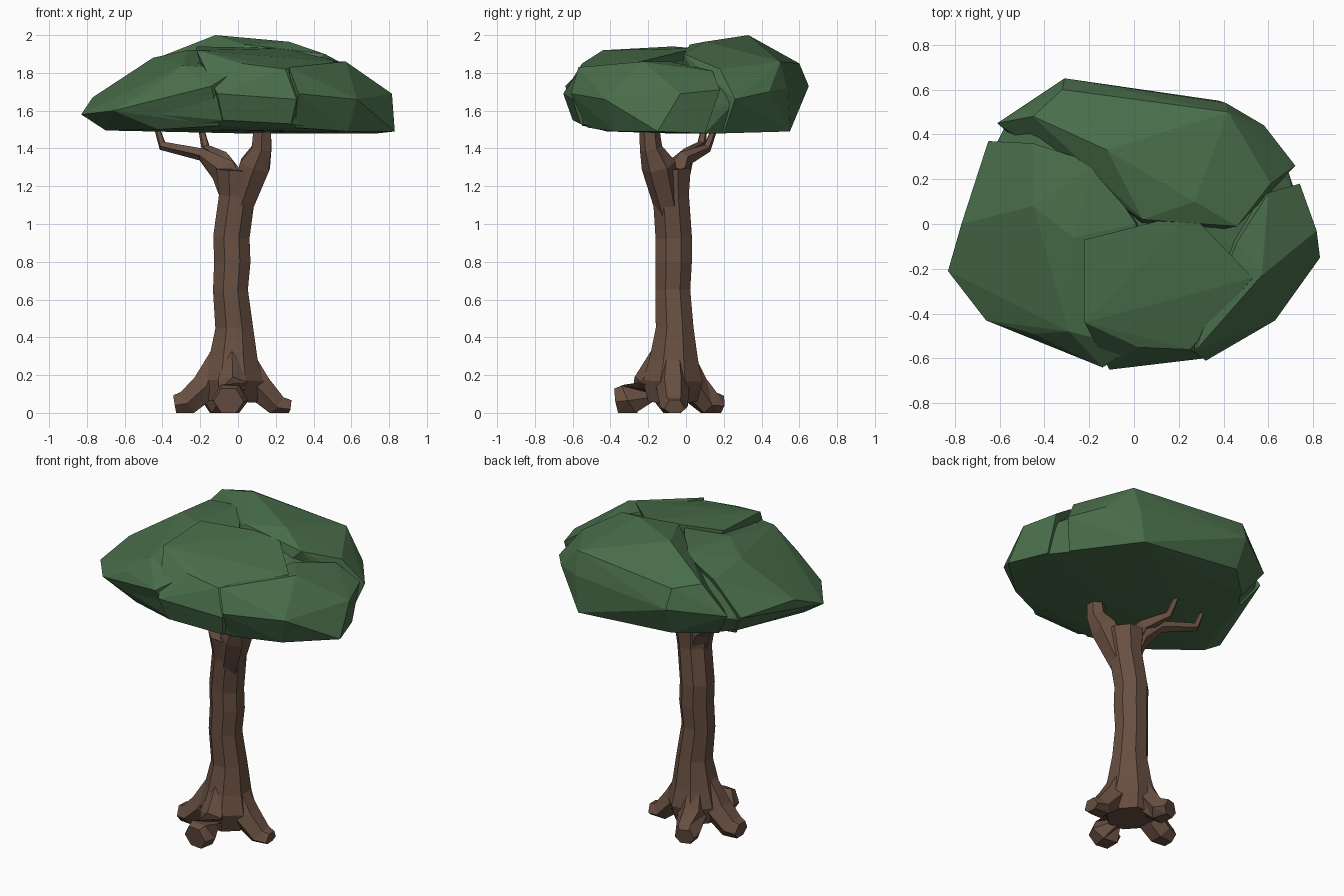
import bpy, bmesh, math
from mathutils import Vector


def material(name, rgb):
    m = bpy.data.materials.new(name)
    m.diffuse_color = (*rgb, 1)
    return m


GREEN = material("leaf green", (0.068, 0.158, 0.070))
BROWN = material("bark brown", (0.140, 0.079, 0.054))


def finish(bm, name, mat):
    bmesh.ops.recalc_face_normals(bm, faces=bm.faces[:])
    me = bpy.data.meshes.new(name)
    bm.to_mesh(me)
    bm.free()
    me.materials.append(mat)
    ob = bpy.data.objects.new(name, me)
    bpy.context.collection.objects.link(ob)
    return ob


def lobe(name, pts):
    """Faceted leaf mass: convex hull of a few corners."""
    bm = bmesh.new()
    for p in pts:
        bm.verts.new(p)
    bmesh.ops.convex_hull(bm, input=bm.verts[:])
    loose = [v for v in bm.verts if not v.link_faces]
    bmesh.ops.delete(bm, geom=loose, context='VERTS')
    finish(bm, name, GREEN)
    return pts


def tube(name, path, sides=6):
    """Low-poly limb through (x, y, z, radius) stations, kept above the ground."""
    bm = bmesh.new()
    pts = [Vector(p[:3]) for p in path]
    rings = []
    for i, p in enumerate(pts):
        t = (pts[min(i + 1, len(pts) - 1)] - pts[max(i - 1, 0)]).normalized()
        ref = Vector((0, 1, 0)) if abs(t.y) < 0.8 else Vector((1, 0, 0))
        u = ref.cross(t).normalized()
        w = t.cross(u)
        ring = []
        for k in range(sides):
            a = 2 * math.pi * (k + 0.5) / sides
            co = p + path[i][3] * (math.cos(a) * u + math.sin(a) * w)
            co.z = max(co.z, 0)
            ring.append(bm.verts.new(co))
        rings.append(ring)
    for a, b in zip(rings, rings[1:]):
        for k in range(sides):
            n = (k + 1) % sides
            bm.faces.new((a[k], a[n], b[n], b[k]))
    bm.faces.new(rings[0])
    bm.faces.new(rings[-1])
    bmesh.ops.triangulate(bm, faces=[f for f in bm.faces if len(f.verts) == 4])
    finish(bm, name, BROWN)


# Canopy: four overlapping lobes separated by narrow crevices
corners = lobe("canopy_back", [
    (-0.45, 0.48, 1.87), (-0.12, 0.33, 2.0), (0.04, 0.02, 1.95), (0.27, 0.10, 1.965),
    (0.46, -0.01, 1.90), (-0.32, 0.60, 1.85), (0.42, 0.50, 1.86),
    (-0.61, 0.45, 1.69), (-0.31, 0.65, 1.73), (0.41, 0.54, 1.72), (0.58, 0.44, 1.70),
    (0.72, 0.26, 1.66), (0.61, 0.18, 1.82),
    (-0.30, 0.57, 1.55), (0.38, 0.55, 1.49), (0.66, 0.2, 1.48), (-0.5, 0.38, 1.53), (0, -0.1, 1.48)])
corners = corners + lobe("canopy_left", [
    (-0.45, 0.36, 1.85), (-0.17, 0.27, 1.92), (0.01, 0.0, 1.92), (-0.27, -0.06, 1.92),
    (-0.45, 0.08, 1.88), (-0.65, 0.37, 1.66), (-0.77, 0.0, 1.67), (-0.83, -0.21, 1.58),
    (-0.66, -0.43, 1.60), (-0.45, -0.49, 1.71), (-0.29, -0.48, 1.84),
    (-0.14, -0.64, 1.73), (0.0, -0.55, 1.82),
    (-0.70, -0.2, 1.495), (-0.56, 0.3, 1.53), (-0.42, -0.43, 1.50), (-0.1, -0.55, 1.52), (0.1, 0, 1.48)])
corners = corners + lobe("canopy_front", [
    (-0.22, -0.44, 1.92), (-0.22, -0.07, 1.94), (0.25, 0.05, 1.93), (0.53, -0.24, 1.86),
    (0.25, -0.56, 1.82), (0.02, -0.55, 1.85), (-0.11, -0.65, 1.69), (0.31, -0.60, 1.66),
    (-0.08, -0.60, 1.55), (0.28, -0.56, 1.53), (-0.1, -0.45, 1.50), (0.3, -0.42, 1.49), (0.1, 0, 1.48)])
corners = corners + lobe("canopy_right", [
    (0.46, -0.08, 1.86), (0.60, 0.14, 1.81), (0.74, 0.18, 1.71), (0.815, -0.03, 1.69),
    (0.83, -0.15, 1.49), (0.57, -0.23, 1.86), (0.27, -0.57, 1.83), (0.32, -0.61, 1.69),
    (0.63, -0.43, 1.66), (0.58, -0.38, 1.49), (0.30, -0.52, 1.51), (0.74, 0.1, 1.48), (0.25, -0.05, 1.48)])

# Core closes the underside and gives the crevices a floor
lobe("canopy_core", [(x * 0.95, y * 0.95, 1.48 + (z - 1.48) * 0.85) if z > 1.6 else (x * 0.98, y * 0.98, z)
                     for x, y, z in corners])

# Trunk with a flared foot and a spreading top
tube("trunk", [
    (-0.03, -0.07, 0.06, 0.14), (-0.025, -0.07, 0.17, 0.172), (-0.025, -0.065, 0.28, 0.14),
    (-0.02, -0.06, 0.45, 0.108), (-0.04, -0.07, 0.65, 0.10), (-0.03, -0.065, 0.80, 0.104),
    (-0.035, -0.065, 0.93, 0.104), (-0.005, -0.08, 1.15, 0.103), (0.0, -0.09, 1.29, 0.125)], 8)

# Branches carrying the canopy
tube("branch_right", [(0.0, -0.085, 1.05, 0.07), (0.09, -0.145, 1.31, 0.092),
                      (0.125, -0.185, 1.40, 0.06), (0.13, -0.20, 1.56, 0.05)])
tube("branch_left", [(0.0, -0.08, 1.11, 0.08), (-0.07, -0.05, 1.285, 0.078), (-0.19, 0.01, 1.37, 0.036),
                     (-0.40, 0.08, 1.415, 0.026), (-0.435, 0.10, 1.53, 0.015)], 5)
tube("branch_back", [(-0.03, -0.06, 1.24, 0.075), (-0.08, -0.01, 1.345, 0.045), (-0.17, 0.11, 1.40, 0.025),
                     (-0.20, 0.16, 1.53, 0.015)], 5)

# Roots: spread out of the flare, then run level into blunt feet on the ground
for name, (mx, my), (ex, ey), h, r in [
        ("root_left", (-0.17, -0.08), (-0.335, -0.08), 0.04, 0.062),
        ("root_front", (-0.03, -0.20), (-0.05, -0.365), 0.06, 0.08),
        ("root_right", (0.10, -0.07), (0.275, -0.06), 0.02, 0.055),
        ("root_back", (-0.07, 0.03), (-0.12, 0.185), 0.04, 0.06)]:
    tube(name, [(mx * 0.4 - 0.02, my * 0.4 - 0.04, 0.32, 0.06), (mx, my, 0.14, 0.088),
                (mx * 0.4 + ex * 0.6, my * 0.4 + ey * 0.6, h + 0.01, r + 0.018), (ex, ey, h, r)])
